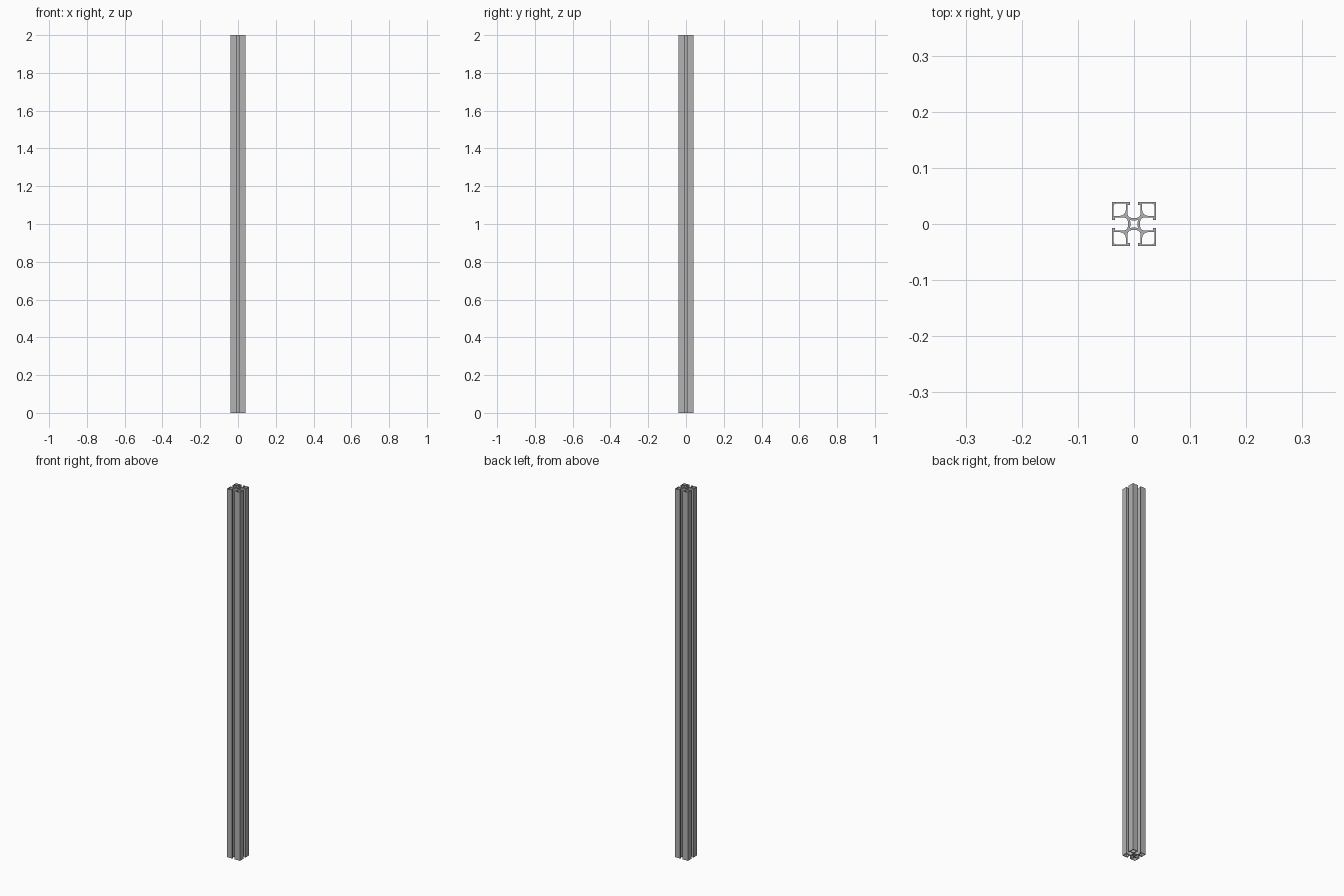
import bpy
import bmesh
from math import cos, sin, pi

HALF = 0.039      # half width of the profile
LENGTH = 2.0
SLOT = 0.0075     # half width of the slot mouth
LIP = 0.0335      # inner face of the slot lips
WALL = 0.0115     # half width inside the slot
FLOOR = 0.011     # slot floor distance from centre

cube = bpy.data.objects.get("Cube")
if cube:
    bpy.data.objects.remove(cube, do_unlink=True)

metal = bpy.data.materials.new("aluminium_grey")
metal.use_nodes = True
colour = (0.45, 0.45, 0.45, 1)
metal.diffuse_color = colour
metal.node_tree.nodes["Principled BSDF"].inputs["Base Color"].default_value = colour


def arc(cx, cy, r, start, end, steps=6):
    angles = [start + (end - start) * i / steps for i in range(steps + 1)]
    return [(cx + r * cos(a), cy + r * sin(a)) for a in angles]


def turn(points, quarter):
    for _ in range(quarter):
        points = [(y, -x) for x, y in points]
    return points


def four_times(points):
    return [p for q in range(4) for p in turn(points, q)]


# Outer outline: half a corner from slot floor to outer edge, then its mirror
r = 0.007
half = arc(WALL - r, FLOOR + r, r, -pi / 2, 0)
half += [(WALL, LIP), (SLOT, LIP), (SLOT, HALF)]
outline = four_times(half + [(HALF, HALF)] + [(y, x) for x, y in reversed(half)])

# Hollow corner chambers, rounded most towards the centre
near, far, big, small = 0.0145, 0.0365, 0.011, 0.005
chamber = arc(near + big, near + big, big, pi, 1.5 * pi)
chamber += [(far, near)]
chamber += arc(far - small, far - small, small, 0, pi / 2)
chamber += [(near, far)]

# Star-shaped bore in the core
bore = four_times([(0, 0.006), (0.004, 0.0065), (0.0075, 0.0075), (0.0065, 0.004)])

# Extrude the section along its length
curve = bpy.data.curves.new("section", "CURVE")
curve.dimensions = "2D"
curve.fill_mode = "BOTH"
curve.extrude = LENGTH / 2
for loop in [outline, bore] + [turn(chamber, q) for q in range(4)]:
    spline = curve.splines.new("POLY")
    spline.points.add(len(loop) - 1)
    for point, (x, y) in zip(spline.points, loop):
        point.co = (x, y, 0, 1)
    spline.use_cyclic_u = True
section = bpy.data.objects.new("section", curve)
bpy.context.collection.objects.link(section)
bpy.context.view_layer.update()

# Turn it into a clean closed mesh standing on the ground
mesh = bpy.data.meshes.new_from_object(
    section.evaluated_get(bpy.context.evaluated_depsgraph_get()))
bpy.data.objects.remove(section, do_unlink=True)
bm = bmesh.new()
bm.from_mesh(mesh)
bmesh.ops.remove_doubles(bm, verts=bm.verts, dist=0.00001)
bmesh.ops.recalc_face_normals(bm, faces=bm.faces)
bmesh.ops.translate(bm, verts=bm.verts, vec=(0, 0, LENGTH / 2))
bm.to_mesh(mesh)
bm.free()
mesh.materials.clear()
mesh.materials.append(metal)

rail = bpy.data.objects.new("slotted_rail", mesh)
bpy.context.collection.objects.link(rail)
bpy.context.view_layer.objects.active = rail
rail.select_set(True)
bpy.ops.object.shade_smooth_by_angle(angle=pi / 6)
